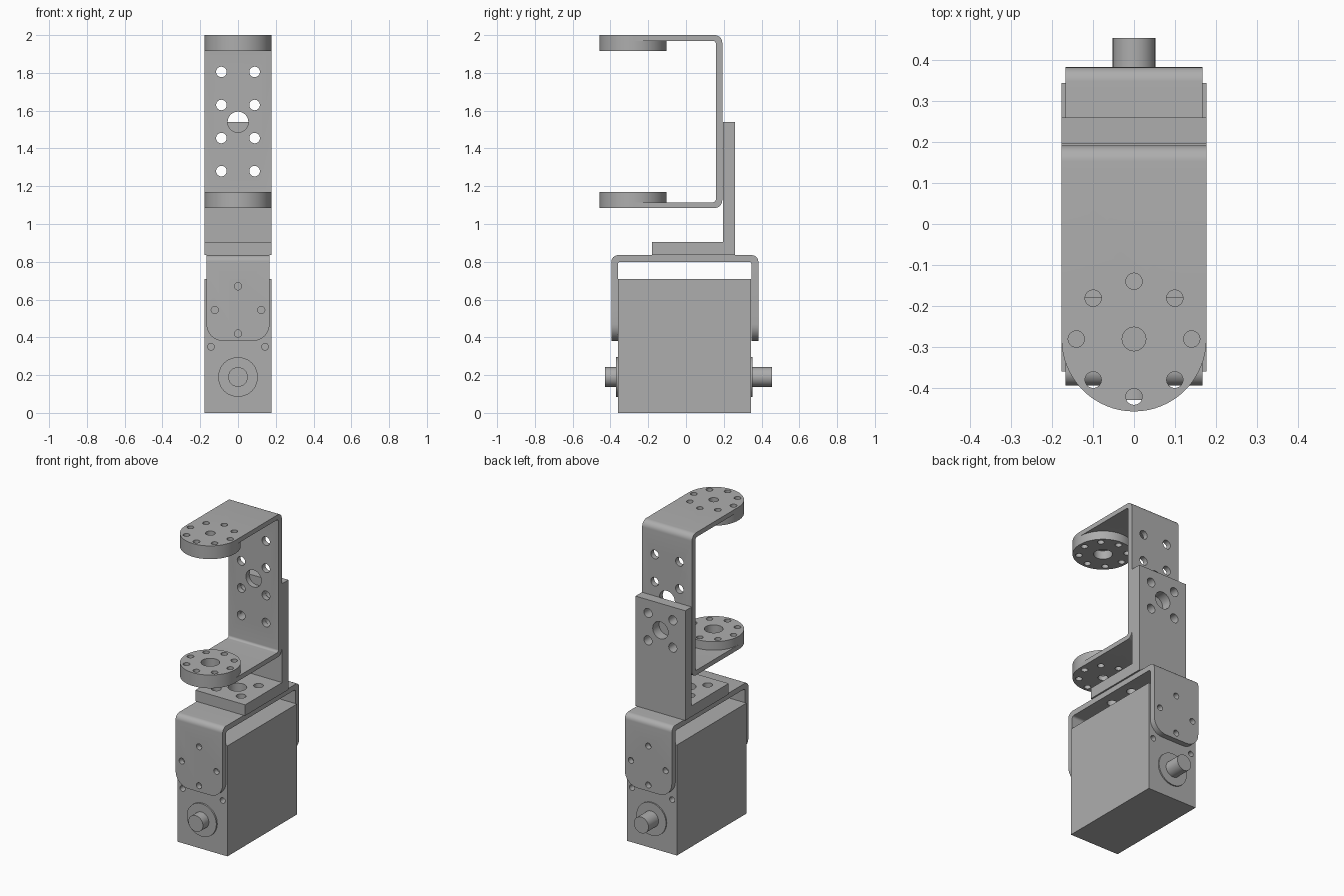
import bpy, bmesh, math
from mathutils import Vector

if "Cube" in bpy.data.objects:
    bpy.data.objects.remove(bpy.data.objects["Cube"])

grey = bpy.data.materials.new("metal grey")
grey.diffuse_color = (0.42, 0.42, 0.42, 1)
grey.use_nodes = True
grey.node_tree.nodes["Principled BSDF"].inputs["Base Color"].default_value = grey.diffuse_color


def to3d(axis, p, d):
    """Place a 2D point on a plane across the axis: x -> (y,z), y -> (x,z), z -> (x,y)."""
    return {"x": (d, p[0], p[1]), "y": (p[0], d, p[1]), "z": (p[0], p[1], d)}[axis]


def prism(name, pts, axis, a, b):
    """Extrude a closed outline along an axis from a to b."""
    bm = bmesh.new()
    face = bm.faces.new([bm.verts.new(to3d(axis, p, a)) for p in pts])
    ext = bmesh.ops.extrude_face_region(bm, geom=[face])
    verts = [v for v in ext["geom"] if isinstance(v, bmesh.types.BMVert)]
    bmesh.ops.translate(bm, verts=verts, vec=Vector(to3d(axis, (0, 0), b - a)))
    bmesh.ops.recalc_face_normals(bm, faces=bm.faces)
    me = bpy.data.meshes.new(name)
    bm.to_mesh(me)
    bm.free()
    me.materials.append(grey)
    ob = bpy.data.objects.new(name, me)
    bpy.context.collection.objects.link(ob)
    return ob


def circle(c, r, n=32):
    return [(c[0] + r * math.cos(2 * math.pi * i / n),
             c[1] + r * math.sin(2 * math.pi * i / n)) for i in range(n)]


def rect(x0, x1, y0, y1):
    return [(x0, y0), (x1, y0), (x1, y1), (x0, y1)]


def rounded(pts, n=8):
    """Round each (x, y, radius) right-angled corner of an outline."""
    out = []
    for i, (x, y, r) in enumerate(pts):
        p = Vector((x, y))
        if r == 0:
            out.append((x, y))
            continue
        u = (Vector(pts[i - 1][:2]) - p).normalized()
        v = (Vector(pts[(i + 1) % len(pts)][:2]) - p).normalized()
        for k in range(n + 1):
            t = k / n * math.pi / 2
            q = p + r * (u * (1 - math.sin(t)) + v * (1 - math.cos(t)))
            out.append((q.x, q.y))
    return out


def boolean(ob, tool, op):
    mod = ob.modifiers.new("cut", "BOOLEAN")
    mod.object, mod.operation, mod.solver = tool, op, "EXACT"
    bpy.context.view_layer.objects.active = ob
    bpy.ops.object.modifier_apply(modifier=mod.name)
    bpy.data.objects.remove(tool)


def drill(ob, axis, a, b, holes):
    """Drill (u, v, radius) holes along an axis from a to b."""
    for u, v, r in holes:
        boolean(ob, prism("cutter", circle((u, v), r, 24), axis, a, b), "DIFFERENCE")


def smooth(ob):
    bpy.ops.object.select_all(action="DESELECT")
    ob.select_set(True)
    bpy.context.view_layer.objects.active = ob
    bpy.ops.object.shade_smooth_by_angle(angle=math.radians(30))


W = 0.177   # half width of the assembly

# Servo body with blind screw holes on front and back
body = prism("servo_body", rect(-W, W, -0.36, 0.345), "z", 0, 0.71)
screws = [(s * 0.143, 0.35, 0.018) for s in (-1, 1)]
drill(body, "y", -0.45, -0.32, screws)
drill(body, "y", 0.305, 0.45, screws)

# Shafts and bosses
for side, face, boss, tip in (("front", -0.36, -0.37, -0.43), ("back", 0.345, 0.353, 0.455)):
    prism(side + "_boss", circle((0, 0.19), 0.105, 48), "y", face, boss)
    prism(side + "_shaft", circle((0, 0.19), 0.052), "y", face, tip)

# Lower U bracket: bent strip, leg ends rounded
lower = prism("lower_bracket", rounded([
    (-0.395, 0.38, 0), (-0.395, 0.835, 0.035), (0.383, 0.835, 0.035), (0.383, 0.38, 0),
    (0.347, 0.38, 0), (0.347, 0.80, 0.015), (-0.361, 0.80, 0.015), (-0.361, 0.38, 0)]),
    "x", -0.167, 0.167)
boolean(lower, prism("cutter", rounded([
    (-0.2, 0.9, 0), (-0.167, 0.9, 0), (-0.167, 0.38, 0.09), (0.167, 0.38, 0.09),
    (0.167, 0.9, 0), (0.2, 0.9, 0), (0.2, 1, 0), (-0.2, 1, 0)]), "y", -0.6, 0.6), "INTERSECT")
drill(lower, "y", -0.6, 0.6, [(0, 0.67, 0.019), (0, 0.42, 0.019),
                              (-0.123, 0.545, 0.019), (0.123, 0.545, 0.019)])

# L bracket joining the two bent brackets
elbow = prism("elbow_bracket", [(-0.18, 0.835), (0.26, 0.835), (0.26, 1.54),
                                (0.195, 1.54), (0.195, 0.905), (-0.18, 0.905)], "x", -W, W)


def five(c):
    return [(0, c, 0.055)] + [(i * 0.088, c + j * 0.088, 0.029) for i in (-1, 1) for j in (-1, 1)]


drill(elbow, "z", 0.81, 0.95, five(-0.006))
drill(lower, "z", 0.77, 0.87, five(-0.006))
drill(elbow, "y", 0.192, 0.3, five(1.367))

# Upper C bracket: bent strip with half-round arm ends
CY = -0.281
upper = prism("upper_bracket", rounded([
    (-0.46, 1.085, 0), (0.192, 1.085, 0.04), (0.192, 2.0, 0.04), (-0.46, 2.0, 0),
    (-0.46, 1.97, 0), (0.158, 1.97, 0.015), (0.158, 1.115, 0.015), (-0.46, 1.115, 0)]),
    "x", -W, W)
end = [(W * math.cos(t), CY + W * math.sin(t))
       for t in (math.pi + math.pi * i / 32 for i in range(33))]
boolean(upper, prism("cutter", end + [(W, CY + 0.1), (0.3, CY + 0.1), (0.3, 0.5),
                                      (-0.3, 0.5), (-0.3, CY + 0.1), (-W, CY + 0.1)],
                     "z", 0.9, 2.2), "INTERSECT")
drill(upper, "y", 0.1, 0.3, [(0, 1.54, 0.055)] + [
    (s * 0.088, z, 0.028) for s in (-1, 1) for z in (1.28, 1.455, 1.63, 1.805)])
ring = [(0.141 * math.cos(i * math.pi / 4), CY + 0.141 * math.sin(i * math.pi / 4), 0.02)
        for i in range(8)]
drill(upper, "z", 0.9, 2.2, ring + [(0, CY, 0.029)])

# Round horns on the inside of each arm
for name, z0, z1 in (("upper_horn", 1.915, 1.97), ("lower_horn", 1.115, 1.17)):
    horn = prism(name, circle((0, CY), W, 64), "z", z0, z1)
    drill(horn, "z", z0 - 0.1, z1 + 0.1, ring + [(0, CY, 0.055)])

for ob in list(bpy.context.collection.objects):
    smooth(ob)
